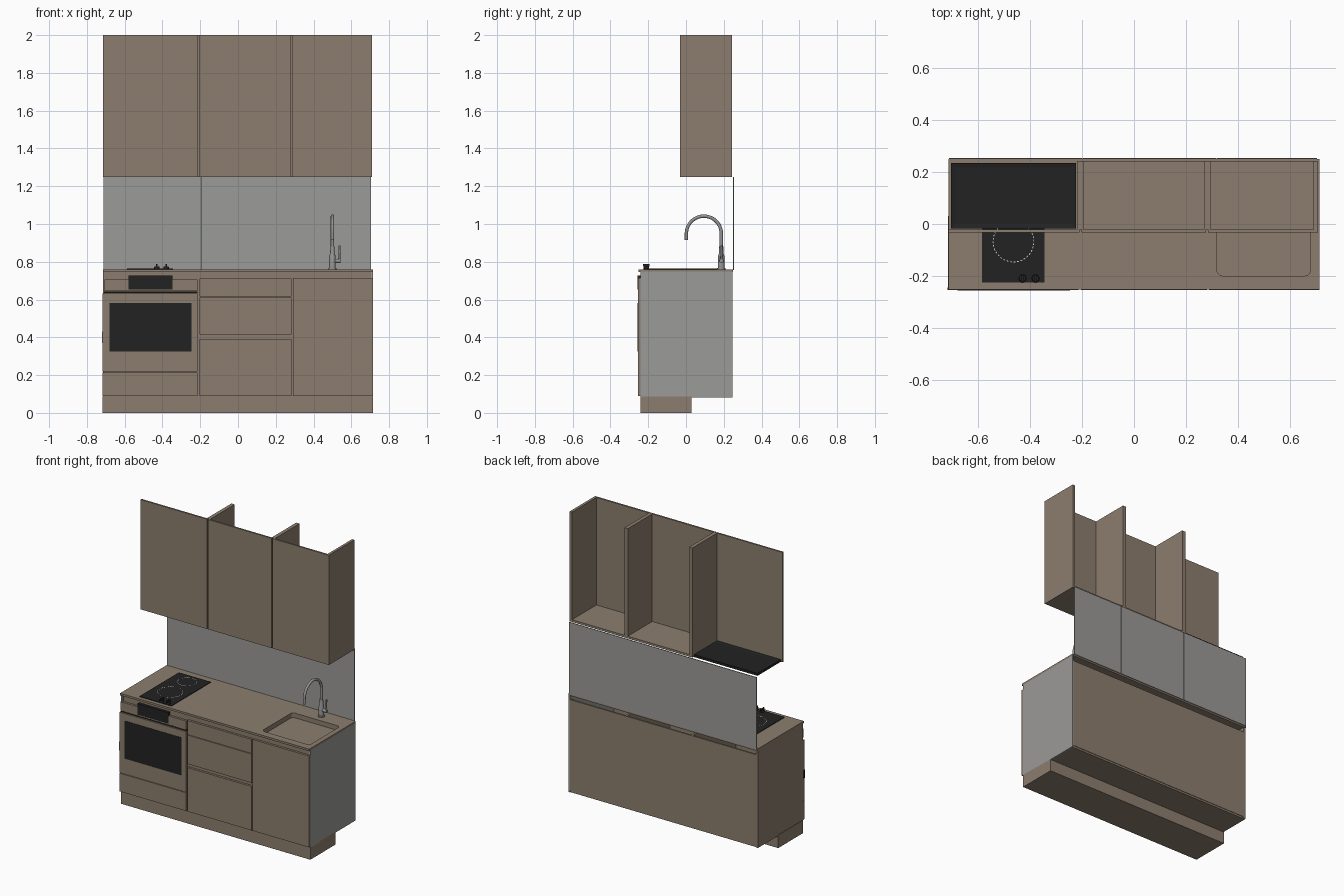
import bpy, bmesh, math
from mathutils import Vector

if "Cube" in bpy.data.objects:
    bpy.data.objects.remove(bpy.data.objects["Cube"])


def material(name, rgb):
    m = bpy.data.materials.new(name)
    m.diffuse_color = (*rgb, 1)
    m.use_nodes = True
    m.node_tree.nodes["Principled BSDF"].inputs["Base Color"].default_value = m.diffuse_color
    return m


BROWN = material("taupe_laminate", (0.265, 0.208, 0.158))
GREY = material("grey_panel", (0.33, 0.325, 0.315))
STEEL = material("brushed_steel", (0.30, 0.30, 0.295))
BLACK = material("black_glass", (0.016, 0.016, 0.016))
WHITE = material("white_marking", (0.75, 0.75, 0.75))


def finish(name, bm, mat, smooth=False):
    bmesh.ops.recalc_face_normals(bm, faces=bm.faces)
    me = bpy.data.meshes.new(name)
    bm.to_mesh(me)
    bm.free()
    me.materials.append(mat)
    ob = bpy.data.objects.new(name, me)
    bpy.context.collection.objects.link(ob)
    if smooth:
        bpy.ops.object.select_all(action='DESELECT')
        ob.select_set(True)
        bpy.context.view_layer.objects.active = ob
        bpy.ops.object.shade_smooth_by_angle(angle=math.radians(40))
    return ob


def box(name, x, y, z, mat=BROWN):
    """Box from (min, max) ranges."""
    bm = bmesh.new()
    bmesh.ops.create_cube(bm, size=1)
    for v in bm.verts:
        v.co = Vector([(r[0] + r[1]) / 2 + c * (r[1] - r[0])
                       for r, c in zip((x, y, z), v.co)])
    return finish(name, bm, mat)


def tube(name, pts, radii, mat=STEEL, n=16):
    """Sweep a circle along a path lying in a plane; one radius per point."""
    bm = bmesh.new()
    pts = [Vector(p) for p in pts]
    rings = []
    for i, p in enumerate(pts):
        t = (pts[min(i + 1, len(pts) - 1)] - pts[max(i - 1, 0)]).normalized()
        u = Vector((1, 0, 0)) if abs(t.x) < 0.7 else Vector((0, 1, 0))
        u = (u - t * u.dot(t)).normalized()
        w = t.cross(u)
        rings.append([bm.verts.new(p + radii[i] * (u * math.cos(a) + w * math.sin(a)))
                      for a in (2 * math.pi * k / n for k in range(n))])
    for a, b in zip(rings, rings[1:]):
        for k in range(n):
            bm.faces.new((a[k], a[(k + 1) % n], b[(k + 1) % n], b[k]))
    bm.faces.new(rings[0])
    bm.faces.new(rings[-1])
    return finish(name, bm, mat, True)


def rounded_prism(name, x, y, z, r, open_top=False, mat=BROWN):
    bm = bmesh.new()
    corners = [(x[1] - r, y[1] - r), (x[0] + r, y[1] - r),
               (x[0] + r, y[0] + r), (x[1] - r, y[0] + r)]
    pts = [(cx + r * math.cos(a), cy + r * math.sin(a))
           for i, (cx, cy) in enumerate(corners)
           for a in ((i + k / 5) * math.pi / 2 for k in range(6))]
    lo, hi = [[bm.verts.new((*p, h)) for p in pts] for h in z]
    bm.faces.new(lo)
    if not open_top:
        bm.faces.new(hi)
    for k in range(len(pts)):
        j = (k + 1) % len(pts)
        bm.faces.new((lo[k], lo[j], hi[j], hi[k]))
    return finish(name, bm, mat)


# --- Base carcass ---
box("plinth", (-0.718, 0.715), (-0.24, 0.03), (0, 0.088))
box("base_bottom", (-0.715, 0.705), (-0.24, 0.24), (0.082, 0.095))
box("base_left_side", (-0.715, -0.70), (-0.24, 0.245), (0.082, 0.748))
box("base_right_side", (0.705, 0.715), (-0.24, 0.245), (0.082, 0.748), GREY)
box("base_back", (-0.70, 0.705), (0.232, 0.243), (0.095, 0.715))
box("base_front_frame", (-0.70, 0.705), (-0.238, -0.228), (0.095, 0.748))
for i, x in enumerate((-0.21, 0.287)):
    box(f"base_divider_{i + 1}", (x - 0.007, x + 0.007), (-0.228, 0.232), (0.095, 0.715))

# --- Base fronts ---
F = (-0.255, -0.24)
fronts = {
    "oven_drawer": ((-0.718, -0.215), (0.09, 0.215)),
    "oven_door": ((-0.718, -0.215), (0.219, 0.632)),
    "oven_control_panel": ((-0.708, -0.215), (0.646, 0.705)),
    "lower_drawer": ((-0.205, 0.282), (0.09, 0.39)),
    "middle_drawer": ((-0.205, 0.282), (0.415, 0.612)),
    "upper_drawer": ((-0.205, 0.282), (0.616, 0.712)),
    "sink_door": ((0.29, 0.715), (0.09, 0.714)),
}
for name, (x, z) in fronts.items():
    box(name, x, F, z)
box("oven_glass", (-0.68, -0.247), (-0.257, -0.254), (0.325, 0.583), BLACK)
box("oven_display", (-0.58, -0.346), (-0.257, -0.238), (0.652, 0.727), BLACK)
box("oven_vent", (-0.71, -0.215), (-0.25, -0.24), (0.634, 0.643), BLACK)
box("oven_hinge", (-0.72, -0.718), (-0.255, -0.245), (0.37, 0.43), BLACK)

# --- Worktop with sink cut-out ---
SX, SY = (0.32, 0.68), (-0.2, 0.13)
top = box("worktop", (-0.715, 0.715), (-0.252, 0.25), (0.746, 0.76))
cutter = rounded_prism("sink_cutter", SX, SY, (0.70, 0.80), 0.022)
cutter.hide_render = True
cutter.hide_set(True)
cut = top.modifiers.new("sink_hole", 'BOOLEAN')
cut.object = cutter
cut.operation = 'DIFFERENCE'
cut.solver = 'EXACT'
rounded_prism("sink_basin", SX, SY, (0.728, 0.759), 0.022, open_top=True)

# --- Hob with dashed cooking zones and knobs ---
box("hob", (-0.587, -0.345), (-0.226, 0.2), (0.76, 0.764), BLACK)
bm = bmesh.new()
for cx, cy, r in ((-0.465, -0.068, 0.08), (-0.465, 0.115, 0.062)):
    for k in range(36):
        arc = [(k + s) * math.pi / 18 for s in (0, 0.55)]
        bm.faces.new([bm.verts.new((cx + q * math.cos(a), cy + q * math.sin(a), 0.7648))
                      for q, a in ((r, arc[0]), (r, arc[1]),
                                   (r - 0.003, arc[1]), (r - 0.003, arc[0]))])
finish("cooking_zone_marks", bm, WHITE)
for i, x in enumerate((-0.43, -0.38)):
    tube(f"hob_knob_{i + 1}", [(x, -0.21, 0.763), (x, -0.21, 0.776)], [0.015, 0.013], BLACK)
    box(f"hob_knob_grip_{i + 1}", (x - 0.004, x + 0.004), (-0.228, -0.192), (0.774, 0.787), BLACK)

# --- Tap ---
X, Y, R, ZC = 0.5, 0.187, 0.0925, 0.949
tube("tap_base", [(X, Y, z) for z in (0.76, 0.767, 0.768, 0.83, 0.845, 0.88)],
     [0.022, 0.022, 0.017, 0.017, 0.012, 0.011])
path = [(X, Y, 0.87)] + [(X, Y - R + R * math.cos(a), ZC + R * math.sin(a))
                         for a in (math.pi * k / 24 for k in range(25))]
path.append((X, Y - 2 * R, 0.915))
tube("tap_spout", path, [0.009] * len(path))
tube("tap_lever_pivot", [(X, Y, 0.805), (X + 0.042, Y, 0.805)], [0.011, 0.011])
tube("tap_lever", [(X + 0.036, Y, 0.8), (X + 0.038, Y, 0.885)], [0.006, 0.005])

# --- Splashback ---
for i, x in enumerate(((-0.713, -0.198), (-0.196, 0.319), (0.321, 0.705))):
    box(f"splashback_{i + 1}", x, (0.25, 0.255), (0.757, 1.25), GREY)

# --- Wall cabinets: open top and back, no panel on the left ---
for i, x in enumerate(((-0.715, -0.211), (-0.203, 0.277), (0.285, 0.71))):
    box(f"wall_door_{i + 1}", x, (-0.033, -0.021), (1.25, 2.0))
for i, x in enumerate(((-0.22, -0.195), (0.27, 0.295), (0.692, 0.71))):
    box(f"wall_panel_{i + 1}", x, (-0.021, 0.243), (1.25, 2.0))
for i, x in enumerate(((-0.195, 0.27), (0.295, 0.692))):
    box(f"wall_bottom_{i + 1}", x, (-0.021, 0.243), (1.25, 1.265))

# --- Cooker hood: plate with a shallow inset ---
hood = box("cooker_hood", (-0.705, -0.224), (-0.017, 0.235), (1.252, 1.268), BLACK)
bm = bmesh.new()
bm.from_mesh(hood.data)
caps = [f for f in bm.faces if abs(f.normal.z) > 0.9]
bmesh.ops.inset_individual(bm, faces=caps, thickness=0.024, depth=-0.004)
bm.to_mesh(hood.data)
bm.free()
